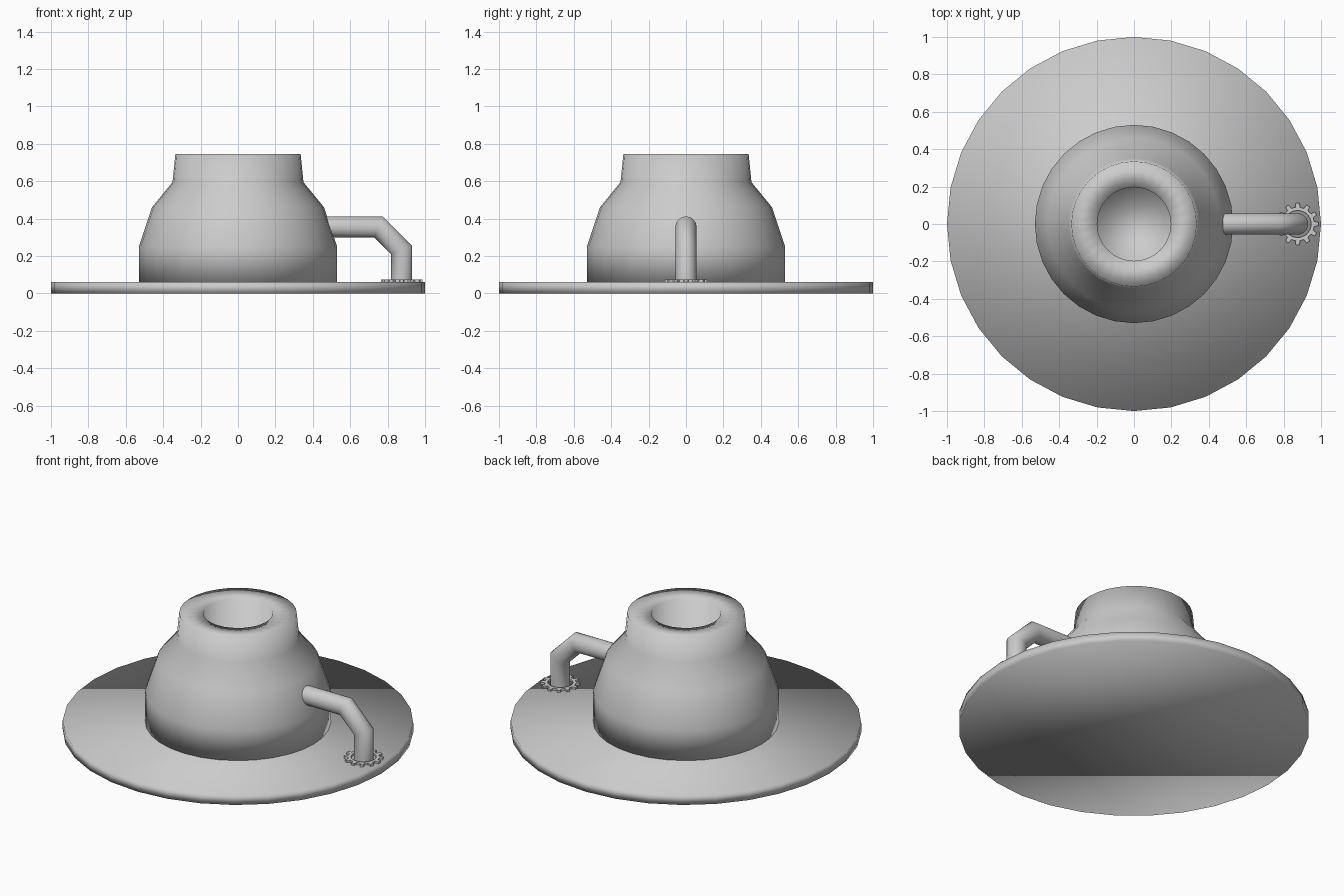
import bpy, bmesh
from math import sin, cos, pi
from mathutils import Vector

if "Cube" in bpy.data.objects:
    bpy.data.objects.remove(bpy.data.objects["Cube"])


def finish(name, bm, angle=None):
    bmesh.ops.recalc_face_normals(bm, faces=bm.faces)
    me = bpy.data.meshes.new(name)
    bm.to_mesh(me)
    bm.free()
    ob = bpy.data.objects.new(name, me)
    bpy.context.collection.objects.link(ob)
    bpy.ops.object.select_all(action='DESELECT')
    ob.select_set(True)
    bpy.context.view_layer.objects.active = ob
    if angle is None:
        bpy.ops.object.shade_smooth()
    elif angle > 0:
        bpy.ops.object.shade_smooth_by_angle(angle=angle)
    return ob


def skin(bm, rings, closed=False):
    """Join equal rings of points with quads; cap the ends unless closed."""
    loops = [[bm.verts.new(p) for p in r] for r in rings]
    pairs = list(zip(loops, loops[1:]))
    if closed:
        pairs.append((loops[-1], loops[0]))
    for a, b in pairs:
        n = len(a)
        for i in range(n):
            j = (i + 1) % n
            bm.faces.new((a[i], a[j], b[j], b[i]))
    if not closed:
        bm.faces.new(loops[0])
        bm.faces.new(loops[-1])


def circle(r, z, n=32):
    return [(r * sin(2 * pi * i / n), r * cos(2 * pi * i / n), z) for i in range(n)]


# Round base plate
bm = bmesh.new()
skin(bm, [circle(1, 0), circle(1, 0.06)])
finish("base_plate", bm)

# Stepped dome with a central bore
bm = bmesh.new()
profile = [(0.53, 0.06), (0.53, 0.25), (0.46, 0.46), (0.35, 0.595),
           (0.335, 0.745), (0.197, 0.74), (0.197, 0.065)]
skin(bm, [circle(r, z) for r, z in profile])
finish("dome_body", bm)

# Bent side pipe: mitred rings given by centre and half-width direction in xz
bm = bmesh.new()
R = 0.056
stations = [((0.46, 0.355), (0, R)), ((0.752, 0.355), (0.023, R)),
            ((0.875, 0.232), (R, 0.023)), ((0.875, 0.06), (R, 0))]
rings = []
for (x, z), (ux, uz) in stations:
    rings.append([Vector((x + ux * cos(a), R * sin(a), z + uz * cos(a)))
                  for a in (2 * pi * i / 32 for i in range(32))])
skin(bm, rings)
finish("side_pipe", bm, 0.9)

# Toothed flange ring at the pipe foot
bm = bmesh.new()
teeth, steps = 12, []
for t in range(teeth):
    for off, r in ((-0.27, 0.09), (-0.17, 0.112), (0.17, 0.112), (0.27, 0.09)):
        steps.append(((t + off) * 2 * pi / teeth, r))


def gear_ring(z, inner):
    return [(0.875 + (0.072 if inner else r) * cos(a),
             (0.072 if inner else r) * sin(a), z) for a, r in steps]


skin(bm, [gear_ring(0.055, True), gear_ring(0.055, False),
          gear_ring(0.073, False), gear_ring(0.073, True)], closed=True)
finish("toothed_flange", bm, 0)
